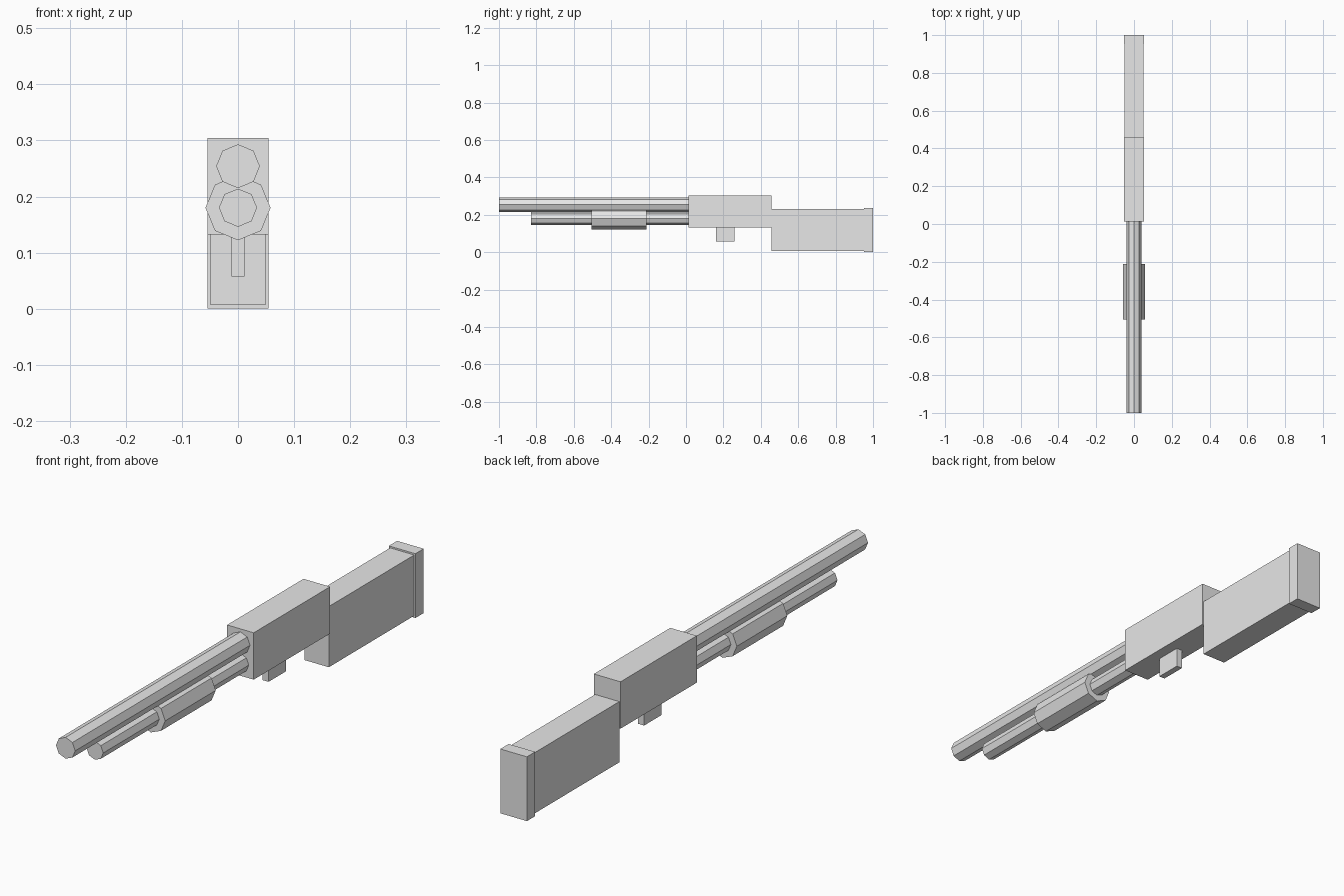
import bpy
import math
from mathutils import Matrix

if "Cube" in bpy.data.objects:
    bpy.data.objects.remove(bpy.data.objects["Cube"])

grey = bpy.data.materials.new("plain_grey")
grey.diffuse_color = (0.8, 0.8, 0.8, 1)
grey.use_nodes = True
grey.node_tree.nodes["Principled BSDF"].inputs["Base Color"].default_value = grey.diffuse_color


def block(name, half_width, y0, y1, z0, z1):
    """Box centred on x = 0."""
    bpy.ops.mesh.primitive_cube_add(size=1)
    ob = bpy.context.object
    ob.name = name
    ob.data.transform(Matrix.Translation((0, (y0 + y1) / 2, (z0 + z1) / 2))
                      @ Matrix.Diagonal((2 * half_width, y1 - y0, z1 - z0, 1)))
    ob.data.materials.append(grey)


def rod(name, radius, y0, y1, z):
    """Eight-sided rod along y with a corner pointing straight up."""
    bpy.ops.mesh.primitive_cylinder_add(vertices=8, radius=radius, depth=y1 - y0)
    ob = bpy.context.object
    ob.name = name
    ob.data.transform(Matrix.Translation((0, (y0 + y1) / 2, z))
                      @ Matrix.Rotation(math.pi / 2, 4, 'X'))
    ob.data.materials.append(grey)


# Front: barrel, magazine tube and sliding grip
rod("barrel", 0.039, -1.0, 0.014, 0.254)
rod("magazine_tube", 0.034, -0.83, 0.014, 0.18)
rod("sliding_grip", 0.058, -0.505, -0.212, 0.18)

# Body and trigger
block("receiver", 0.054, 0.014, 0.457, 0.132, 0.304)
block("trigger", 0.012, 0.16, 0.26, 0.057, 0.132)

# Rear: stock and end pad
block("stock", 0.049, 0.457, 0.952, 0.007, 0.230)
block("end_pad", 0.054, 0.952, 1.0, 0.0, 0.236)
